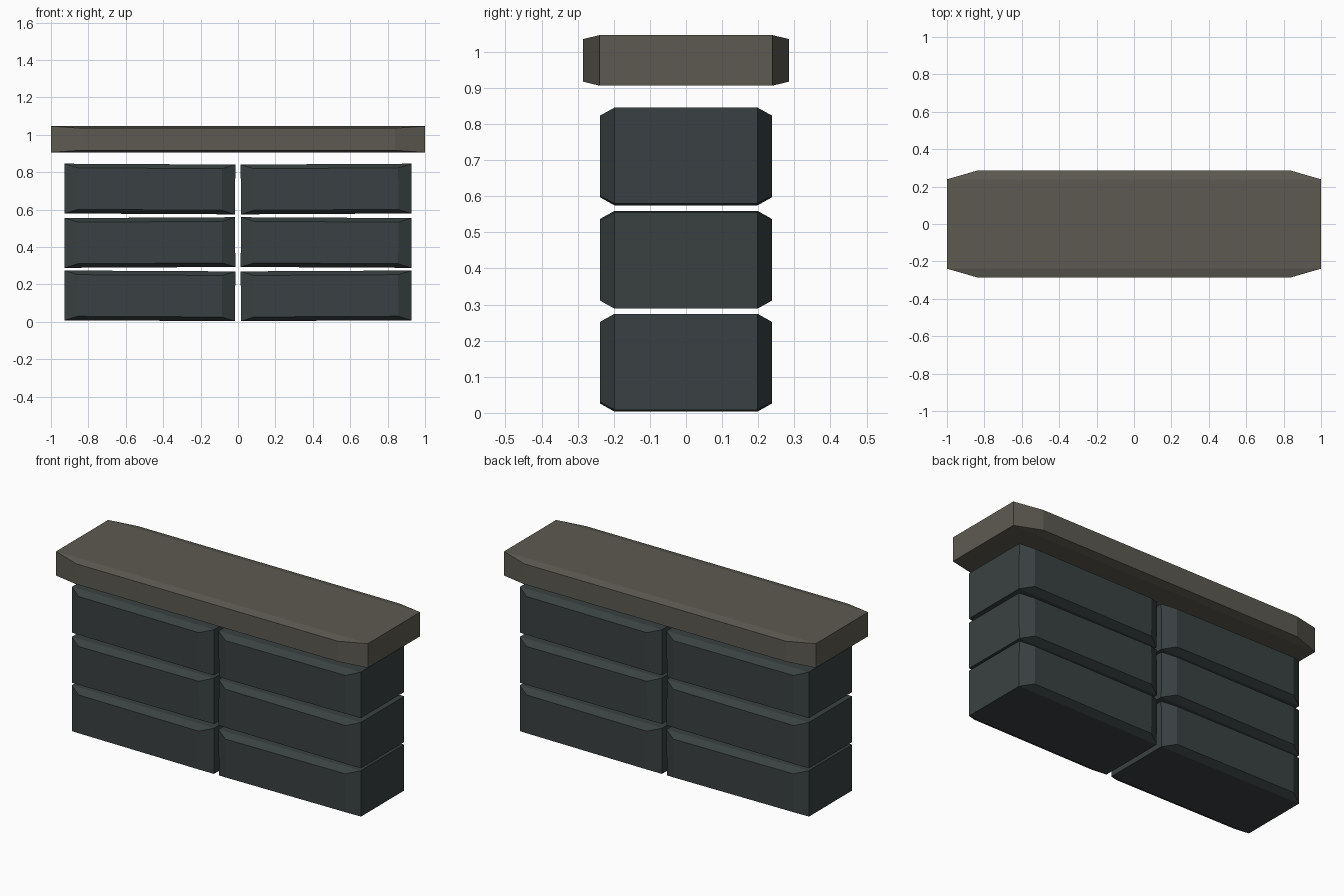
import bpy, bmesh, math

if "Cube" in bpy.data.objects:
    bpy.data.objects.remove(bpy.data.objects["Cube"])


def flat(name, rgb):
    m = bpy.data.materials.new(name)
    m.diffuse_color = (*rgb, 1)
    m.use_nodes = True
    m.node_tree.nodes["Principled BSDF"].inputs["Base Color"].default_value = m.diffuse_color
    return m


SLATE = flat("dark slate", (0.042, 0.053, 0.054))
CAPSTONE = flat("warm grey capstone", (0.108, 0.102, 0.082))


def stone(name, centre, size, depth, inset_x, inset_z, mat, tilt=0.0):
    """Box whose front and back faces are pushed out and shrunk (long chamfers)."""
    hx, hy, hz = (s / 2 for s in size)
    bm = bmesh.new()
    # four rectangular rings from front to back, bridged by quads
    rings = []
    for y, dx, dz in ((-hy, inset_x, inset_z), (-hy + depth, 0, 0),
                      (hy - depth, 0, 0), (hy, inset_x, inset_z)):
        x, z = hx - dx, hz - dz
        rings.append([bm.verts.new((sx * x, y, sz * z))
                      for sx, sz in ((-1, -1), (1, -1), (1, 1), (-1, 1))])
    for a, b in zip(rings, rings[1:]):
        for i in range(4):
            j = (i + 1) % 4
            bm.faces.new((a[i], a[j], b[j], b[i]))
    bm.faces.new(rings[0])
    bm.faces.new(rings[-1])
    bmesh.ops.recalc_face_normals(bm, faces=bm.faces)
    me = bpy.data.meshes.new(name)
    bm.to_mesh(me)
    bm.free()
    me.materials.append(mat)
    ob = bpy.data.objects.new(name, me)
    ob.location = centre
    ob.rotation_euler.y = tilt
    bpy.context.collection.objects.link(ob)


# Three courses of paired blocks, tilted very slightly in alternate directions
for row, z in enumerate((0.139, 0.424, 0.710)):
    for side, label in ((-1, "left"), (1, "right")):
        tilt = math.radians(0.3) * -side * (-1) ** row
        stone(f"wall_block_{label}_{row + 1}", (side * 0.471, 0, z),
              (0.912, 0.476, 0.266), 0.04, 0.07, 0.022, SLATE, tilt)

# Capstone slab floating above the wall
stone("capstone", (0, 0, 0.976), (2.0, 0.57, 0.14), 0.046, 0.16, 0.011, CAPSTONE)
